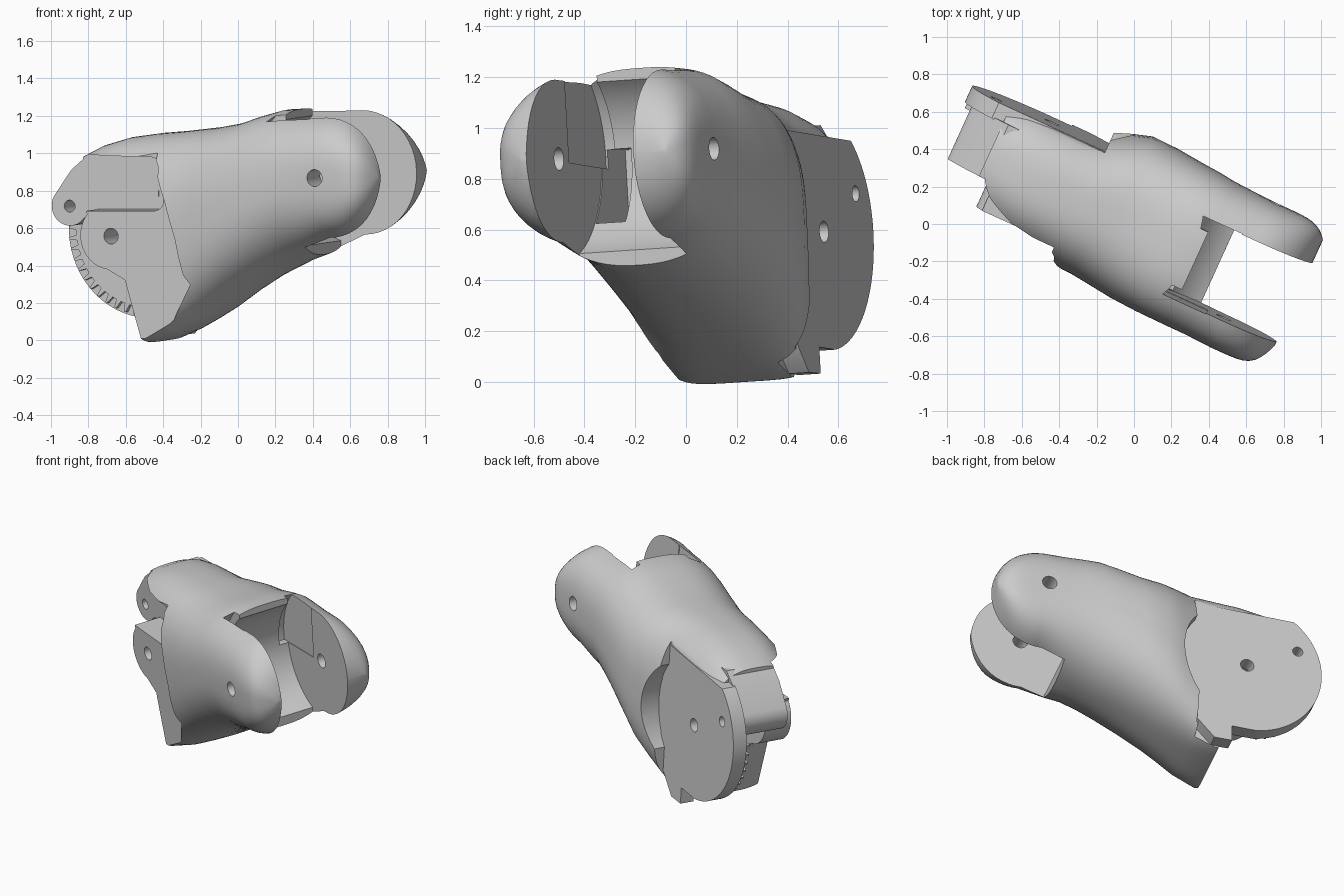
import bpy, bmesh
from math import sin, cos, pi, radians
from mathutils import Vector, Matrix

cube = bpy.data.objects.get("Cube")
if cube:
    bpy.data.objects.remove(cube, do_unlink=True)

grey = bpy.data.materials.new("light grey")
grey.use_nodes = True
tone = (0.6, 0.6, 0.6, 1)
grey.diffuse_color = tone
grey.node_tree.nodes["Principled BSDF"].inputs["Base Color"].default_value = tone

# Local frame: u along the link, v along the pins, w upward
U = Vector((0.91, -0.415, 0)).normalized()
V = Vector((0.414, 0.908, 0.06)).normalized()
W = U.cross(V)
FRAME = Matrix.Translation((0.02, 0.045, 0)) @ Matrix((U, V, W)).transposed().to_4x4()

REAR = (-0.625, 0.575)      # main rear pin
SMALL = (-0.945, 0.725)     # small rear pin
FORK = (0.645, 0.895)       # fork pin


def make(name, bm):
    bmesh.ops.recalc_face_normals(bm, faces=bm.faces)
    mesh = bpy.data.meshes.new(name)
    bm.to_mesh(mesh)
    bm.free()
    mesh.materials.append(grey)
    ob = bpy.data.objects.new(name, mesh)
    ob.matrix_world = FRAME
    bpy.context.collection.objects.link(ob)
    return ob


def slab(name, profile, v0, v1):
    """Extrude a (u, w) outline along the pin direction."""
    bm = bmesh.new()
    face = bm.faces.new([bm.verts.new((u, v0, w)) for u, w in profile])
    ext = bmesh.ops.extrude_face_region(bm, geom=[face])["geom"]
    moved = [g for g in ext if isinstance(g, bmesh.types.BMVert)]
    bmesh.ops.translate(bm, verts=moved, vec=(0, v1 - v0, 0))
    return make(name, bm)


def arc(centre, r, a0, a1, n=32):
    angles = [radians(a0 + (a1 - a0) * i / n) for i in range(n + 1)]
    return [(centre[0] + r * cos(a), centre[1] + r * sin(a)) for a in angles]


def disc(centre, r, n=64):
    return arc(centre, r, 0, 360, n)[:-1]


def box(u0, u1, w0, w1):
    return [(u0, w0), (u1, w0), (u1, w1), (u0, w1)]


def volume(mesh):
    bm = bmesh.new()
    bm.from_mesh(mesh)
    result = abs(bm.calc_volume())
    bm.free()
    return result


def carve(ob, cuts):
    """Subtract slabs given as (outline, v0, v1) one by one, then shade."""
    for outline, v0, v1 in cuts:
        cutter = slab("cutter", outline, v0, v1)
        cutter.hide_render = True
        before = volume(ob.data)
        for solver in ("MANIFOLD", "EXACT"):
            m = ob.modifiers.new("cut", "BOOLEAN")
            m.operation, m.solver, m.object = "DIFFERENCE", solver, cutter
            bpy.context.view_layer.update()
            deps = bpy.context.evaluated_depsgraph_get()
            mesh = bpy.data.meshes.new_from_object(ob.evaluated_get(deps))
            ob.modifiers.clear()
            # accept only a sound cut, otherwise try the other solver
            if 0.6 * before < volume(mesh) < before * 0.99999:
                ob.data = mesh
                break
        bpy.data.objects.remove(cutter, do_unlink=True)
    bpy.ops.object.select_all(action="DESELECT")
    ob.select_set(True)
    bpy.context.view_layer.objects.active = ob
    bpy.ops.object.shade_smooth_by_angle(angle=radians(35))


def sgnpow(x, p):
    return (1 if x >= 0 else -1) * abs(x) ** p


def ring(bm, u, v0, v1, w0, w1, low, n=80):
    """Rounded-box section; low sets how square the underside is."""
    verts = []
    for i in range(n):
        a = 2 * pi * (i + 0.5) / n
        p = 2 / (2.7 if sin(a) > 0 else low)
        v = (v0 + v1) / 2 + (v1 - v0) / 2 * sgnpow(cos(a), p)
        w = (w0 + w1) / 2 + (w1 - w0) / 2 * sgnpow(sin(a), p)
        verts.append(bm.verts.new((u, v, w)))
    return verts


# Main shell sections: u, v range, w range, underside squareness
sections = [
    (-0.86, -0.32, 0.37, 0.00, 1.00, 5), (-0.75, -0.34, 0.37, 0.00, 1.05, 5),
    (-0.60, -0.37, 0.37, 0.00, 1.09, 5), (-0.44, -0.38, 0.37, 0.00, 1.11, 5),
    (-0.30, -0.39, 0.38, 0.05, 1.12, 3.6), (-0.20, -0.39, 0.42, 0.10, 1.13, 3),
    (-0.10, -0.40, 0.455, 0.155, 1.14, 2.6), (0.05, -0.415, 0.455, 0.25, 1.165, 2.4),
    (0.20, -0.42, 0.445, 0.335, 1.21, 2.3), (0.30, -0.42, 0.44, 0.38, 1.235, 2.2),
    (0.40, -0.42, 0.43, 0.425, 1.24, 2.2), (0.50, -0.42, 0.425, 0.46, 1.24, 2.4),
]
# Fork lobes end in a round tip
for i in range(13):
    t = pi / 2 * i / 12
    h, s = 0.348 * cos(t) + 0.004, 0.15 * sin(t) ** 6
    sections.append((FORK[0] + 0.31 * sin(t), -0.425 + s, 0.42 - s * 0.5,
                     0.89 - h, 0.89 + h, 3))

bm = bmesh.new()
rings = [ring(bm, *s) for s in sections]
for a, b in zip(rings, rings[1:]):
    for i in range(len(a)):
        j = (i + 1) % len(a)
        bm.faces.new((a[i], a[j], b[j], b[i]))
bm.faces.new(rings[0])
bm.faces.new(rings[-1])
shell = make("main_shell", bm)

holes = [(disc(REAR, 0.042, 32), -1, 1), (disc(SMALL, 0.032, 32), -1, 1)]
heel_cut = [(-1.3, 0.34), (-0.55, 0.34), (-0.43, -0.1), (-1.3, -0.1)]
front_edge = [(-1.3, 0.8), (-0.77, 0.8), (-0.77, 0.715)] \
    + arc(REAR, 0.18, 140, 262, 24) + heel_cut[1:]
front_cheek = [(-1.3, 1.5), (-0.36, 1.5), (-0.335, 0.96), (-0.257, 0.76),
               (-0.20, 0.56), (-0.165, 0.37), (-0.135, 0.32), (-0.42, -0.1), (-1.3, -0.1)]
pocket = [(-1.3, 0.71)] + arc((-0.37, 0.77), 0.06, 270, 360, 8) \
    + arc((-0.39, 0.92), 0.08, 0, 90, 8) + [(-1.3, 1.01)]
cavity = [(-0.3, 0.69), (-1.3, 0.69), (-1.3, 0.1), (-0.7, 0.1)] \
    + arc(REAR, 0.42, 260, 370, 24)
slot = [(1.3, 1.5), (0.38, 1.5)] + arc(FORK, 0.40, 131.5, 249, 48) + [(0.502, 0.2), (1.3, 0.2)]
hood_notch = arc(FORK, 0.455, 120, 185, 24) + [(0.55, 0.88), (0.55, 1.3)]

carve(shell, [
    (slot, -0.252, 0.212),
    (hood_notch, -0.256, -0.19),                    # notches beside the hood
    (hood_notch, 0.15, 0.216),
    (box(0.02, 0.40, 0.64, 0.93), -0.248, -0.12),   # small pocket in the slot
    (box(-1.3, -0.30, -0.3, 1.5), 0.293, 1),        # flat rear cheeks
    (box(-1.3, -0.31, -0.3, 0.90), 0.21, 1.1),
    (disc(REAR, 0.425), 0.294, 1),
    (front_cheek, -1, -0.28),
    (pocket, -1, -0.10),
    (front_edge, -1, -0.095),
    (heel_cut, -0.105, 0.24),
    (cavity, -0.101, 0.20),
    (disc(FORK, 0.045, 32), -1, 1),
] + holes)

# Rear cheek plate with heel
plate = slab("rear_plate", arc(REAR, 0.468, 264, 130, 48) + [
    (-0.26, 0.98), (-0.22, 0.60), (-0.28, 0.17), (-0.41, 0.02), (-0.52, 0.015),
    (-0.52, 0.12)], 0.205, 0.298)
carve(plate, holes)

# Upper hinge arm
arm = slab("hinge_arm", arc(SMALL, 0.105, 140, 300, 24) + [
    (-0.85, 0.67), (-0.80, 0.692), (-0.42, 0.692), (-0.42, 0.99),
    (-0.83, 1.0), (-0.93, 0.92)], -0.102, 0.215)
carve(arm, holes)

# Gear sector on the inside of the plate
teeth = []
for k in range(12):
    a = 172 + 7.5 * k
    for da, r in ((0, 0.41), (3.5, 0.41), (4.6, 0.455), (6.0, 0.455)):
        teeth += arc(REAR, r, a + da, a + da, 1)[:1]
gear = slab("gear_sector", teeth + arc(REAR, 0.06, 262, 172, 24), 0.175, 0.208)
carve(gear, [])
